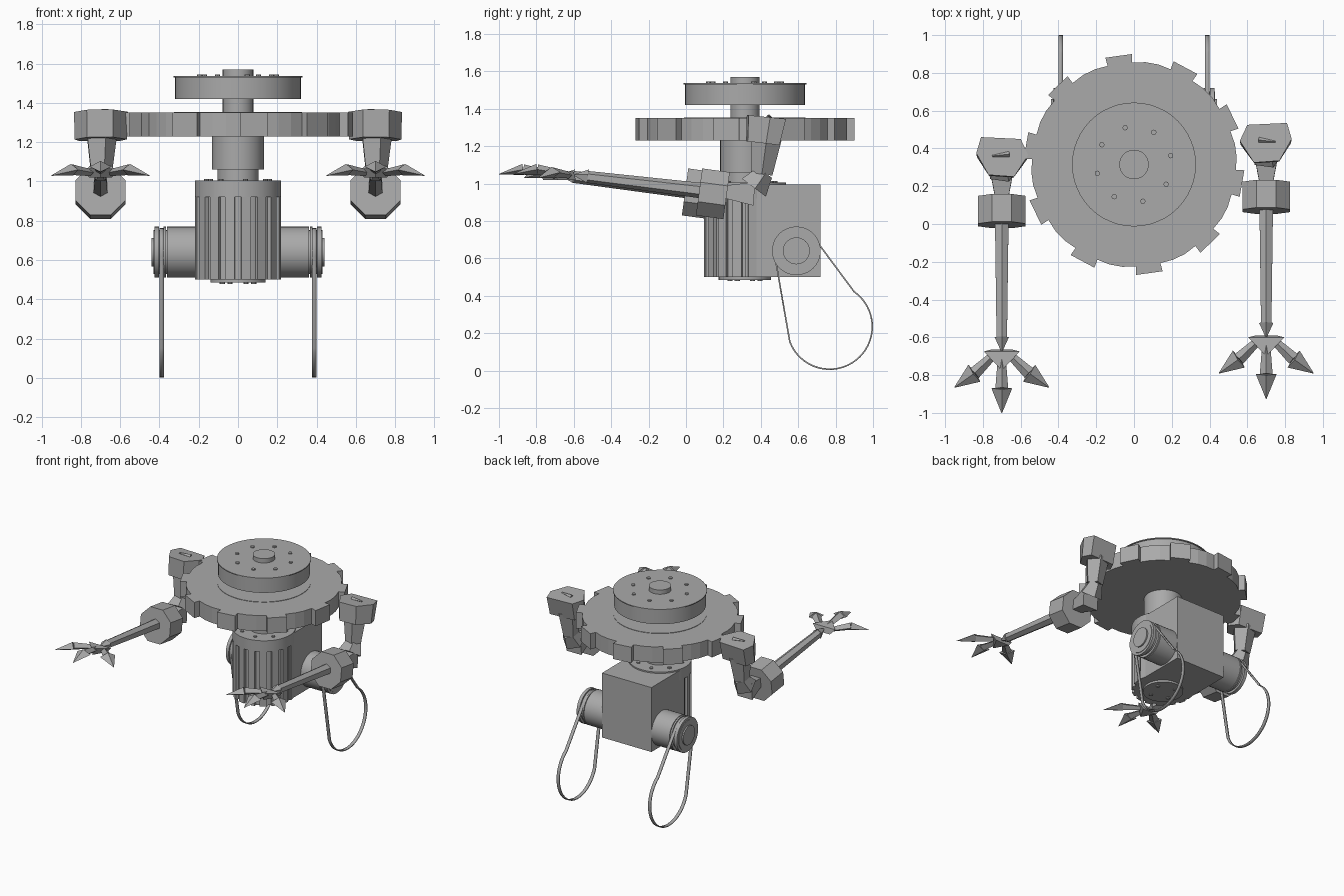
import bpy, bmesh, math
from mathutils import Vector, Matrix

old = bpy.data.objects.get("Cube")
if old:
    bpy.data.objects.remove(old, do_unlink=True)

grey = bpy.data.materials.new("plain grey")
grey.use_nodes = True
COL = (0.4, 0.4, 0.4, 1)
grey.diffuse_color = COL
grey.node_tree.nodes["Principled BSDF"].inputs["Base Color"].default_value = COL
CY = 0.315          # main vertical axis


def finish(name, bm, smooth=False):
    bmesh.ops.recalc_face_normals(bm, faces=bm.faces)
    me = bpy.data.meshes.new(name)
    bm.to_mesh(me)
    bm.free()
    me.materials.append(grey)
    ob = bpy.data.objects.new(name, me)
    bpy.context.collection.objects.link(ob)
    if smooth:
        bpy.ops.object.select_all(action='DESELECT')
        ob.select_set(True)
        bpy.context.view_layer.objects.active = ob
        bpy.ops.object.shade_smooth_by_angle(angle=math.radians(35))
    return ob


def add_cone(bm, p, q, r1, r2, n, roll=0.0, flat=1.0):
    """Tapered prism from p to q; flat squashes it along its own up."""
    p, q = Vector(p), Vector(q)
    d = q - p
    z = d.normalized()
    up = Vector((0, 0, 1)) if abs(z.z) < 0.9 else Vector((0, 1, 0))
    x = up.cross(z).normalized()
    y = z.cross(x)
    rot = Matrix((x, y, z)).transposed().to_4x4()
    m = (Matrix.Translation((p + q) / 2) @ rot @ Matrix.Diagonal((1, flat, 1, 1))
         @ Matrix.Rotation(roll, 4, 'Z'))
    bmesh.ops.create_cone(bm, cap_ends=True, segments=n, radius1=r1, radius2=r2,
                          depth=d.length, matrix=m)


def cone(name, p, q, r1, r2, n, roll=0.0, flat=1.0, smooth=False):
    bm = bmesh.new()
    add_cone(bm, p, q, r1, r2, n, roll, flat)
    return finish(name, bm, smooth)


def post(name, r, z0, z1):
    return cone(name, (0, CY, z0), (0, CY, z1), r, r, 48, smooth=True)


def prism(name, low, high):
    """Solid between two matching outlines."""
    bm = bmesh.new()
    a = [bm.verts.new(p) for p in low]
    b = [bm.verts.new(p) for p in high]
    bm.faces.new(a)
    bm.faces.new(b)
    for i in range(len(a)):
        j = (i + 1) % len(a)
        bm.faces.new((a[i], a[j], b[j], b[i]))
    return finish(name, bm)


def bolts(name, count, ring, r, z0, z1):
    bm = bmesh.new()
    for i in range(count):
        t = math.tau * (i + 0.3) / count
        x, y = ring * math.cos(t), CY + ring * math.sin(t)
        add_cone(bm, (x, y, z0), (x, y, z1), r, r, 10)
    return finish(name, bm)


# Toothed wheel
outline = []
for k in range(10):
    mid = 98 + 36 * k
    for r, a in ((0.54, -7), (0.585, -7), (0.585, 7), (0.54, 7), (0.545, 14.3), (0.545, 21.6)):
        t = math.radians(mid + a)
        outline.append((r * math.cos(t), CY + r * math.sin(t)))
prism("toothed_wheel", [(x, y, 1.23) for x, y in outline], [(x, y, 1.35) for x, y in outline])
post("wheel_hub_plate", 0.325, 1.34, 1.353)

# Upper disc, shaft and neck
post("upper_disc", 0.32, 1.42, 1.53)
post("upper_disc_lid", 0.328, 1.53, 1.537)
bolts("upper_disc_bolts", 8, 0.2, 0.014, 1.53, 1.545)
post("shaft", 0.078, 1.3, 1.57)
post("neck", 0.132, 1.06, 1.24)
post("neck_base", 0.105, 0.98, 1.07)

# Motor drum with ribs, and the gearbox behind it
post("drum_core", 0.2, 0.5, 0.95)
post("drum_cap", 0.22, 0.92, 1.005)
bolts("drum_cap_bolts", 8, 0.165, 0.013, 1.0, 1.013)
post("drum_bottom_plate", 0.14, 0.485, 0.51)
bolts("drum_bottom_bolts", 4, 0.09, 0.014, 0.478, 0.49)
bm = bmesh.new()
for k in range(16):
    m = (Matrix.Translation((0, CY, 0.725)) @ Matrix.Rotation(math.tau * (k + 0.5) / 16, 4, 'Z')
         @ Matrix.Translation((0.2, 0, 0)) @ Matrix.Diagonal((0.036, 0.05, 0.45, 1)))
    bmesh.ops.create_cube(bm, size=1, matrix=m)
finish("drum_ribs", bm)
base = [(-0.21, CY), (0.21, CY), (0.21, 0.72), (-0.21, 0.72)]
prism("gearbox", [(x, y, 0.5) for x, y in base], [(x, y, 0.995) for x, y in base])

# Side motors, pulleys and hanging belts
AY, AZ = 0.59, 0.64
for side, s in (("right", -1), ("left", 1)):
    for part, r, x0, x1 in (("motor", 0.13, 0.2, 0.362), ("pulley_core", 0.112, 0.35, 0.43),
                            ("inner_flange", 0.13, 0.367, 0.379), ("outer_flange", 0.13, 0.402, 0.426),
                            ("axle_cap", 0.072, 0.42, 0.44)):
        cone(f"{side}_{part}", (s * x0, AY, AZ), (s * x1, AY, AZ), r, r, 40, smooth=True)
    path = []
    for cy, cz, r, a0, a1 in ((0.768, 0.235, 0.228, 201, 415), (AY, AZ, 0.118, 33, 190)):
        for i in range(33):
            t = math.radians(a0 + (a1 - a0) * i / 32)
            path.append((cy + r * math.cos(t), cz + r * math.sin(t)))
    bm = bmesh.new()
    e0 = [bm.verts.new((s * 0.377, y, z)) for y, z in path]
    e1 = [bm.verts.new((s * 0.4, y, z)) for y, z in path]
    for i in range(len(path)):
        j = (i + 1) % len(path)
        bm.faces.new((e0[i], e0[j], e1[j], e1[i]))
    belt = finish(f"{side}_belt", bm, True)
    mod = belt.modifiers.new("thickness", 'SOLIDIFY')
    mod.thickness = 0.008
    mod.offset = 0

# Arms
SHOULDER = [(0.11, 0.1), (-0.1, 0.09), (-0.14, 0.005), (-0.065, -0.11), (0.07, -0.1), (0.135, 0.015)]
for side, s, dy in (("right", -1, 0.0), ("left", 1, 0.075)):
    def P(x, y, z):
        return (s * (0.7 + x), y + dy, z)

    # shoulder block leaning back at its top, with a small fin
    prism(f"{side}_shoulder",
          [P(x * 0.97, 0.34 + y * 0.85, 1.215 - 0.1 * y) for x, y in SHOULDER],
          [P(x, 0.36 + y, 1.355 - 0.1 * y) for x, y in SHOULDER])
    cone(f"{side}_shoulder_fin", P(-0.04, 0.37, 1.355), P(0.05, 0.36, 1.36), 0.015, 0.004, 4)
    # upper arm and elbow
    cone(f"{side}_upper_arm", P(0, 0.355, 1.24), P(0, 0.33, 1.05), 0.085, 0.06, 5, 0.3)
    cone(f"{side}_elbow", P(0, 0.345, 1.06), P(0, 0.285, 0.98), 0.05, 0.085, 5, 0.8)
    cone(f"{side}_forearm_end", P(0, 0.29, 0.945), P(0, 0.14, 0.955), 0.09, 0.05, 4, math.pi / 4)
    # cuff and tapering forearm
    cone(f"{side}_cuff", P(0, 0.142, 0.935), P(0, -0.005, 0.955), 0.137, 0.137, 8, math.pi / 8)
    cone(f"{side}_forearm", P(0, 0.05, 0.957), P(0, -0.6, 1.035), 0.042, 0.032, 6)
    cone(f"{side}_wrist", P(0, -0.6, 1.035), P(0, -0.67, 1.045), 0.04, 0.006, 5)
    # three-cornered palm
    palm = [(-0.095, -0.675), (0.095, -0.675), (0, -0.775)]
    prism(f"{side}_palm", [P(x * 0.6, y + 0.01, 1.02) for x, y in palm],
          [P(x, y, 1.065 - 0.1 * (y + 0.7)) for x, y in palm])
    # arrow-tipped fingers
    for label, root, knuckle, tip in (
            ("middle", (0, -0.72, 1.05), (0, -0.87, 1.075), (0, -1.0, 1.05)),
            ("outer", (0.05, -0.7, 1.045), (0.145, -0.79, 1.06), (0.25, -0.865, 1.03)),
            ("inner", (-0.05, -0.7, 1.045), (-0.145, -0.79, 1.06), (-0.25, -0.865, 1.03))):
        cone(f"{side}_{label}_finger", P(*root), P(*knuckle), 0.022, 0.034, 4, 0, 0.8)
        cone(f"{side}_{label}_fingertip", P(*knuckle), P(*tip), 0.055, 0.002, 4, 0, 0.55)
